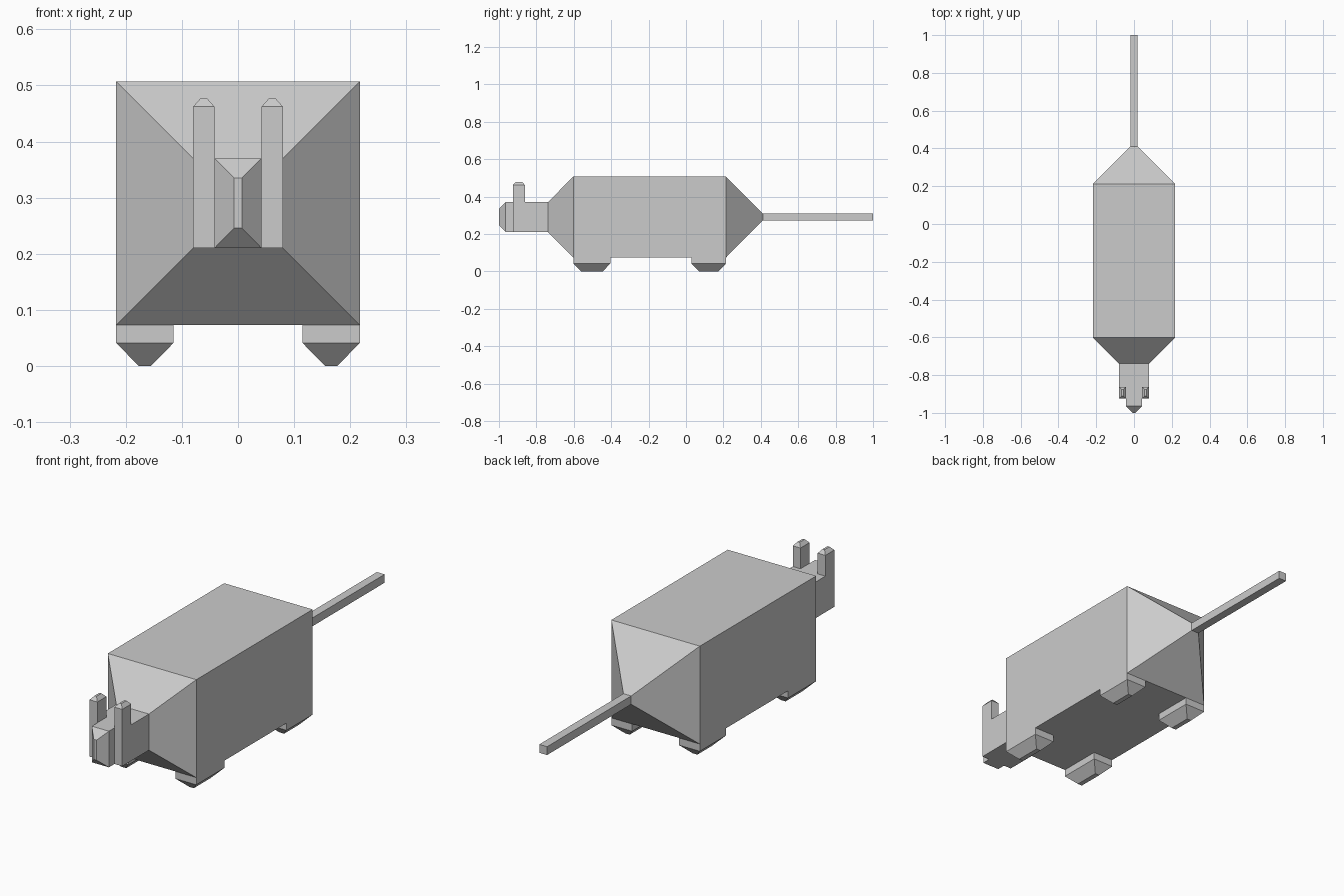
import bpy
import bmesh

if "Cube" in bpy.data.objects:
    bpy.data.objects.remove(bpy.data.objects["Cube"])


def loft(name, axis, rings, cap_start=False, cap_end=False):
    """Skin rectangles (pos, u0, u1, v0, v1) stacked along 'y' (u=x, v=z) or 'z' (u=x, v=y)."""
    bm = bmesh.new()
    loops = []
    for p, u0, u1, v0, v1 in rings:
        corners = [(u0, v0), (u1, v0), (u1, v1), (u0, v1)]
        loops.append([bm.verts.new((u, p, v) if axis == 'y' else (u, v, p))
                      for u, v in corners])
    for a, b in zip(loops, loops[1:]):
        for i in range(4):
            j = (i + 1) % 4
            bm.faces.new((a[i], a[j], b[j], b[i]))
    if cap_start:
        bm.faces.new(loops[0])
    if cap_end:
        bm.faces.new(loops[-1])
    bmesh.ops.recalc_face_normals(bm, faces=bm.faces)
    mesh = bpy.data.meshes.new(name)
    bm.to_mesh(mesh)
    bm.free()
    obj = bpy.data.objects.new(name, mesh)
    bpy.context.collection.objects.link(obj)
    return obj


HEAD = (-0.08, 0.08, 0.21, 0.37)
BODY = (-0.217, 0.217, 0.073, 0.507)
TAIL = (-0.019, 0.019, 0.272, 0.309)
SNOUT = (-0.042, 0.042, 0.21, 0.37)

# Body with tapered neck and rump
loft("body", 'y', [(-0.738, *HEAD), (-0.602, *BODY), (0.213, *BODY), (0.411, *TAIL)])

# Tail
loft("tail", 'y', [(0.411, *TAIL), (1.0, *TAIL)], cap_end=True)

# Head stepping in to a narrow pointed snout
loft("head", 'y', [(-1.0, -0.007, 0.007, 0.246, 0.335), (-0.964, *SNOUT),
                   (-0.925, *SNOUT), (-0.925, *HEAD), (-0.738, *HEAD)], cap_start=True)

# Ears and feet, mirrored left and right
for side, s in (("left", -1), ("right", 1)):
    def span(a, b):
        return sorted((s * a, s * b))

    loft(f"{side}_ear", 'z', [
        (0.37, *span(0.042, 0.08), -0.925, -0.862),
        (0.462, *span(0.042, 0.08), -0.925, -0.862),
        (0.478, *span(0.056, 0.066), -0.911, -0.876)], cap_end=True)

    for end, y0, y1 in (("front", -0.602, -0.405), ("back", 0.03, 0.213)):
        loft(f"{end}_{side}_foot", 'z', [
            (0.0, *span(0.155, 0.177), y0 + 0.04, y1 - 0.04),
            (0.041, *span(0.115, 0.217), y0, y1),
            (0.073, *span(0.115, 0.217), y0, y1)], cap_start=True)
